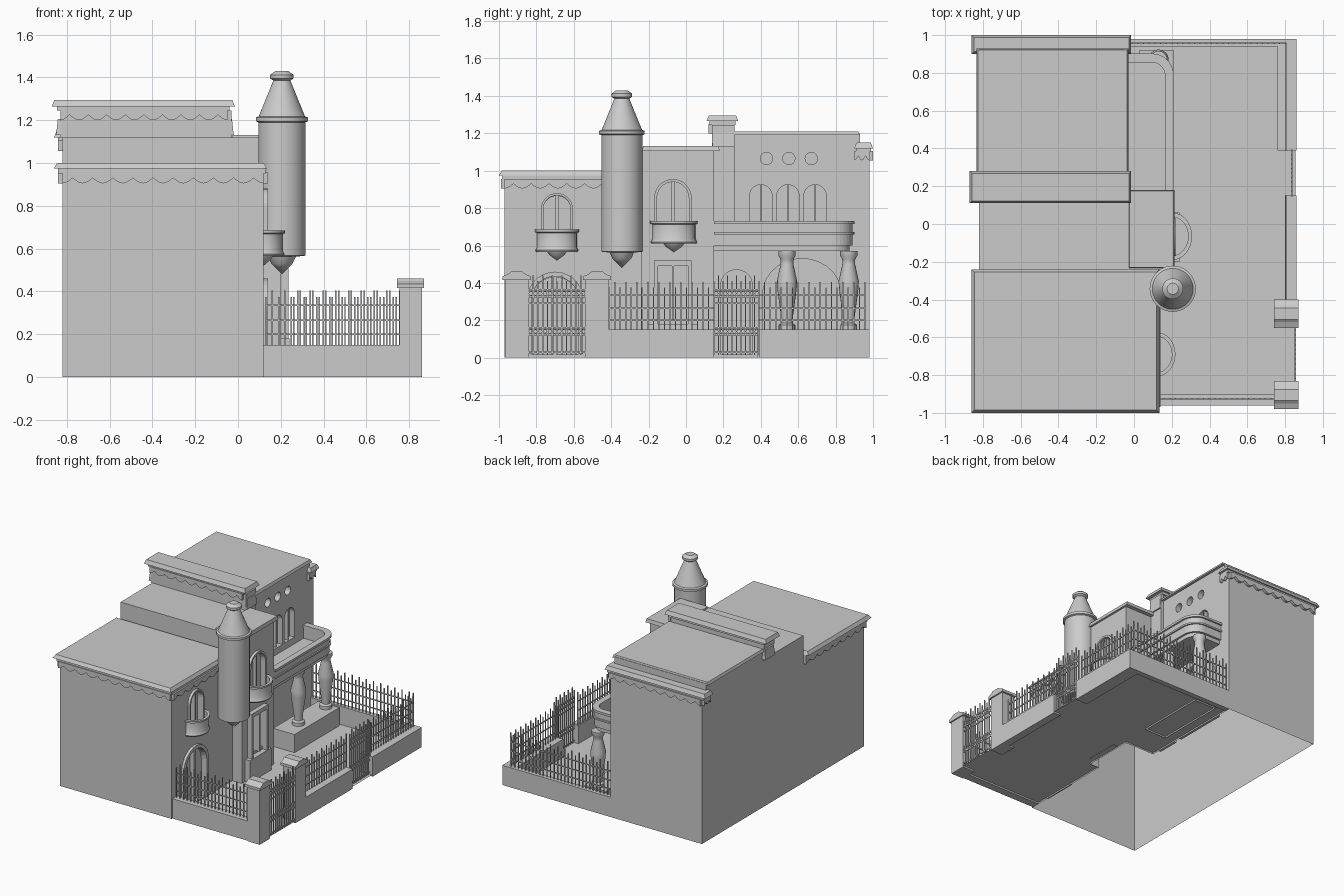
import bpy, bmesh, math
from mathutils import Vector as V

if "Cube" in bpy.data.objects:
    bpy.data.objects.remove(bpy.data.objects["Cube"])


def finish(name, bm, smooth=False):
    bmesh.ops.remove_doubles(bm, verts=bm.verts, dist=1e-5)
    bmesh.ops.recalc_face_normals(bm, faces=bm.faces)
    me = bpy.data.meshes.new(name)
    bm.to_mesh(me)
    bm.free()
    ob = bpy.data.objects.new(name, me)
    bpy.context.collection.objects.link(ob)
    if smooth:
        bpy.ops.object.select_all(action='DESELECT')
        ob.select_set(True)
        bpy.context.view_layer.objects.active = ob
        bpy.ops.object.shade_smooth_by_angle(angle=math.radians(35))
    return ob


def add_box(bm, x0, x1, y0, y1, z0, z1, inset=0, skip=""):
    v = [bm.verts.new((x, y, z)) for z, i in ((z0, 0), (z1, inset))
         for x, y in ((x0+i, y0+i), (x1-i, y0+i), (x1-i, y1-i), (x0+i, y1-i))]
    sides = {"b": (3, 2, 1, 0), "t": (4, 5, 6, 7), "f": (0, 1, 5, 4),
             "r": (1, 2, 6, 5), "k": (2, 3, 7, 6), "l": (3, 0, 4, 7)}
    for k, f in sides.items():
        if k not in skip:
            bm.faces.new([v[i] for i in f])


def box(name, *a, **k):
    bm = bmesh.new()
    add_box(bm, *a, **k)
    return finish(name, bm)


def prism(name, pts, vec=None):
    bm = bmesh.new()
    f = bm.faces.new([bm.verts.new(p) for p in pts])
    if vec:
        r = bmesh.ops.extrude_face_region(bm, geom=[f], use_keep_orig=True)
        bmesh.ops.translate(bm, vec=vec, verts=[g for g in r["geom"] if isinstance(g, bmesh.types.BMVert)])
    return finish(name, bm)


def add_band(bm, a, b, vec, closed=False):
    """Thick strip between two polylines."""
    rows = [[bm.verts.new(V(p) + V(o)) for p in s] for s, o in
            ((a, (0, 0, 0)), (b, (0, 0, 0)), (b, vec), (a, vec))]
    n = len(a)
    for i in range(n if closed else n - 1):
        j = (i + 1) % n
        for k in range(4):
            m = (k + 1) % 4
            bm.faces.new((rows[k][i], rows[k][j], rows[m][j], rows[m][i]))
    if not closed:
        for i in (0, n - 1):
            bm.faces.new([r[i] for r in rows])


def band(name, *a, **k):
    bm = bmesh.new()
    add_band(bm, *a, **k)
    return finish(name, bm)


def lathe(name, prof, cx, cy, segs=32, half=False, sx=1.0):
    bm = bmesh.new()
    n = segs // 2 if half else segs
    rows = []
    for i in range(n + 1):
        t = -math.pi / 2 + 2 * math.pi * i / segs
        rows.append([bm.verts.new((cx + sx*r*math.cos(t), cy + r*math.sin(t), z)) for r, z in prof])
    for a, b in zip(rows, rows[1:]):
        for j in range(len(prof) - 1):
            bm.faces.new((a[j], b[j], b[j+1], a[j+1]))
    bmesh.ops.dissolve_degenerate(bm, dist=1e-6, edges=bm.edges)
    return finish(name, bm, True)


def arch(x, y, w, z0, z1, rise=None, n=14):
    rise = rise or w
    return ([(x, y + w, z0)] + [(x, y + w*math.cos(math.pi*i/n), z1 - rise + rise*math.sin(math.pi*i/n))
            for i in range(n + 1)] + [(x, y - w, z0)])


def circle(x, y, z, r, n=16):
    return [(x, y + r*math.cos(2*math.pi*i/n), z + r*math.sin(2*math.pi*i/n)) for i in range(n)]


def facade(name, x, y0, y1, z1, holes, depth):
    """Wall facing +x with recessed openings."""
    bm = bmesh.new()
    def loop(pts):
        v = [bm.verts.new(p) for p in pts]
        return [bm.edges.new((v[i], v[(i+1) % len(v)])) for i in range(len(v))]
    edges = loop([(x, y0, 0), (x, y1, 0), (x, y1, z1), (x, y0, z1)])
    for h in holes:
        edges += loop(h)
    bmesh.ops.triangle_fill(bm, edges=edges, use_beauty=True, normal=(1, 0, 0))
    for h in holes:
        back = [(x - depth, p[1], p[2]) for p in h]
        a, b = [[bm.verts.new(p) for p in s] for s in (h, back)]
        for i in range(len(h)):
            j = (i + 1) % len(h)
            bm.faces.new((a[i], a[j], b[j], b[i]))
        bm.faces.new(b)
    return finish(name, bm)


def scallop(name, p0, p1, z, out, period=0.09):
    """Wavy trim hanging under a cornice."""
    p0, p1 = V(p0), V(p1)
    L = (p1 - p0).length
    waves = max(1, round(L / period))
    n = waves * 8
    pts = [p0.lerp(p1, i / n) for i in range(n + 1)]
    top = [(p.x, p.y, z) for p in pts]
    low = [(p.x, p.y, z - 0.025 - 0.025*abs(math.cos(math.pi*i/8))) for i, p in enumerate(pts)]
    band(name, top, low, (out[0]*0.02, out[1]*0.02, 0))


def quad(name, *pts):
    prism(name, pts)


# Hollow house shell
quad("side_wall", (-.82, -.97, 0), (-.82, .98, 0), (-.82, .98, .97), (-.82, -.97, .97))
quad("front_wall", (-.82, -.97, 0), (.12, -.97, 0), (.12, -.97, .97), (-.82, -.97, .97))
quad("back_wall", (-.82, .98, 0), (-.05, .98, 0), (-.05, .98, 1.12), (-.82, .98, 1.12))
quad("middle_front_return", (.12, -.24, 0), (.2, -.24, 0), (.2, -.24, 1.12), (.12, -.24, 1.12))
quad("middle_back_return", (-.05, .15, 0), (.2, .15, 0), (.2, .15, 1.12), (-.05, .15, 1.12))
box("middle_upper", -.82, .2, -.24, .15, .97, 1.12, skip="brk")
box("right_upper", -.82, -.05, .15, .98, .97, 1.12, skip="btfrk")
box("right_roof_block", -.82, -.05, .15, .93, 1.12, 1.2, skip="b")

# Facades with recessed doors and windows
WY, WH = (.4, .545, .69), .06
facade("left_facade", .12, -.97, -.24, .97,
       [arch(.12, -.7, .13, .02, .43), arch(.12, -.69, .075, .6, .865)], .03)
facade("middle_facade", .2, -.24, .15, 1.12,
       [[(.2, -.15, .2), (.2, .01, .2), (.2, .01, .49), (.2, -.15, .49)], arch(.2, -.07, .085, .62, .94)], .02)
facade("right_facade", -.05, .15, .98, 1.12,
       [arch(-.05, y, WH, .68, .925) for y in WY] + [circle(-.05, y, 1.065, .033) for y in (.43, .55, .67)]
       + [arch(-.05, .27, .085, .02, .47), arch(-.05, .62, .21, .02, .53, .19)], .04)

# Arched frames and mullions
for name, x, y, w, z0, z1, t in (("left_door", .12, -.7, .15, .02, .46, .025),
                                 ("left_window", .12, -.69, .085, .6, .88, .012),
                                 ("middle_window", .2, -.07, .1, .62, .955, .015)):
    band(name + "_frame", arch(x, y, w, z0, z1), arch(x, y, w - t, z0, z1 - t), (.02, 0, 0))
    box(name + "_mullion", x - .03, x + .005, y - .008, y + .008, z0, z1 - t)
for y in WY:
    box("upper_window_mullion", -.09, -.06, y - .005, y + .005, .68, .925)
bm = bmesh.new()
for y0, y1, z0, z1 in ((-.17, -.15, .18, .52), (.01, .03, .18, .52), (-.15, .01, .49, .52), (-.075, -.065, .2, .49)):
    add_box(bm, .185, .235, y0, y1, z0, z1)
finish("middle_door_frame", bm)
box("middle_door_step", .2, .24, -.2, .06, .01, .18)

# Cornices and roofs
box("left_roof", -.86, .135, -1, -.24, .975, 1.0, inset=.015)
box("left_roof_molding", -.84, .128, -.985, -.24, .95, .975)
box("middle_cornice", -.03, .215, -.235, .18, 1.105, 1.132, inset=.005)
box("right_roof", -.835, -.03, .25, .93, 1.19, 1.21, inset=.008)
box("back_cornice", -.86, -.015, .9, 1, 1.12, 1.15, inset=.012)
box("back_cornice_molding", -.84, -.03, .91, .99, 1.1, 1.12)
box("parapet", -.83, -.05, .14, .25, 1.12, 1.26, skip="b")
box("parapet_cap", -.87, -.015, .11, .28, 1.265, 1.295, inset=.012)
box("parapet_molding", -.845, -.04, .125, .265, 1.245, 1.265)
box("pilaster", -.05, -.03, .14, .26, .7, 1.245)
for x0, x1 in ((-.85, -.82), (-.05, -.02)):
    box("parapet_bracket", x0, x1, .14, .26, 1.13, 1.205, inset=.008)

# Wavy trims
scallop("left_front_trim", (-.82, -.97), (.12, -.97), .955, (0, -1))
scallop("left_facade_trim", (.12, -.97), (.12, -.4), .955, (1, 0))
scallop("left_side_trim", (-.82, -.97), (-.82, -.24), .955, (-1, 0))
scallop("parapet_trim", (-.83, .14), (-.05, .14), 1.25, (0, -1))
scallop("back_trim", (-.82, .98), (-.05, .98), 1.105, (0, 1))
scallop("back_trim_left", (-.82, .9), (-.82, .98), 1.105, (-1, 0), .04)
scallop("back_trim_right", (-.05, .9), (-.05, .98), 1.105, (1, 0), .04)

# Round tower
lathe("tower", [(0, .48), (.05, .53), (.065, .562), (.11, .567), (.11, 1.19), (.122, 1.195), (.122, 1.213),
                (.108, 1.218), (.04, 1.385), (.055, 1.395), (.055, 1.412), (.03, 1.43), (0, 1.43)], .205, -.343, 40)

# Half-round balconies
for x, y, dz, r, s in ((.12, -.69, 0, 1, .85), (.2, -.065, .045, 1.08, .85)):
    prof = [(0, .52), (.04, .55), (.05, .565), (.11, .565), (.115, .575), (.106, .59), (.106, .668), (.117, .672),
            (.117, .685), (.095, .685), (.095, .59), (0, .59)]
    lathe("balcony", [(a*r, z + dz) for a, z in prof], x, y, 32, True, s)


# Terrace with rounded corner
def terrace_edge(o, z):
    c = [(.1 + (.1 + o)*math.sin(t*math.pi/16), .78 + (.11 + o)*math.cos(t*math.pi/16), z) for t in range(9)]
    return [(-.05, .89 + o, z)] + c + [(.2 + o, .15, z)]


prism("terrace_slab", terrace_edge(-.015, .57) + [(-.05, .15, .57)], (0, 0, .06))
band("terrace_parapet", terrace_edge(0, .6), terrace_edge(-.03, .6), (0, 0, .12))
band("terrace_rim", terrace_edge(.012, .715), terrace_edge(-.035, .715), (0, 0, .017))
band("terrace_ledge", terrace_edge(.01, .66), terrace_edge(-.01, .66), (0, 0, .012))

# Porch columns on a plinth
box("column_plinth", .03, .21, .38, .92, 0, .15, skip="b")
for y in (.54, .87):
    lathe("column", [(0, .15), (.045, .15), (.045, .175), (.03, .185), (.032, .22), (.052, .37), (.054, .41),
                     (.034, .5), (.034, .525), (.046, .545), (.046, .57), (0, .57)], .13, y, 16)

# Courtyard floor and low walls
for x, y0, y1 in ((.12, -.96, -.24), (.2, -.24, .15), (-.05, .15, .98)):
    quad("courtyard_floor", (x, y0, .012), (.855, y0, .012), (.855, y1, .012), (x, y1, .012))
for n, x0, x1, y0, y1 in (("front", .12, .76, -.96, -.9), ("back", -.05, .86, .94, .98),
                          ("street_front", .8, .86, -.43, .15), ("street_back", .76, .86, .39, .94)):
    box(n + "_low_wall", x0, x1, y0, y1, 0, .15)
for y in (-.905, -.475):
    box("gate_pillar", .755, .86, y - .062, y + .062, 0, .42)
    cap = [(-.075, .415), (-.075, .435), (-.045, .448), (-.03, .46), (.03, .46), (.045, .448), (.075, .435), (.075, .415)]
    prism("gate_pillar_cap", [(.742, y + a, z) for a, z in cap], (.128, 0, 0))


# Railings and gates
def bar_box(bm, along, fixed, a0, a1, z0, z1, t=.0035):
    s = (a0, a1, fixed - t, fixed + t) if along == "x" else (fixed - t, fixed + t, a0, a1)
    add_box(bm, *s, z0, z1)


def railing(name, along, fixed, a0, a1):
    bm = bmesh.new()
    n = round((a1 - a0) / .03)
    for i in range(n + 1):
        a = a0 + (a1 - a0) * i / n
        bar_box(bm, along, fixed, a - .0035, a + .0035, .14, .405 if i % 2 else .375)
    for z in (.2, .265, .335):
        bar_box(bm, along, fixed, a0, a1, z - .0035, z + .0035)
    finish(name, bm)


def gate(name, x, y0, y1, n):
    bm = bmesh.new()
    for i in range(n + 1):
        y = y0 + (y1 - y0) * i / n
        bar_box(bm, "y", x, y - .0035, y + .0035, .015, .44 if i % 2 else .41)
    for z in (.03, .122, .16, .29, .325, .363):
        bar_box(bm, "y", x, y0, y1, z - .004, z + .004)
    for z in (.141, .344):
        for i in range(n):
            y = y0 + (y1 - y0) * (i + .5) / n
            add_band(bm, circle(x - .003, y, z, .014, 8), circle(x - .003, y, z, .009, 8), (.006, 0, 0), True)
    finish(name, bm)


railing("front_railing", "x", -.925, .13, .755)
railing("back_railing", "x", .957, -.04, .8)
railing("street_railing_front", "y", .805, -.41, .15)
railing("street_railing_back", "y", .805, .39, .957)
gate("main_gate", .853, -.843, -.537, 12)
gate("side_gate", .835, .15, .39, 10)
